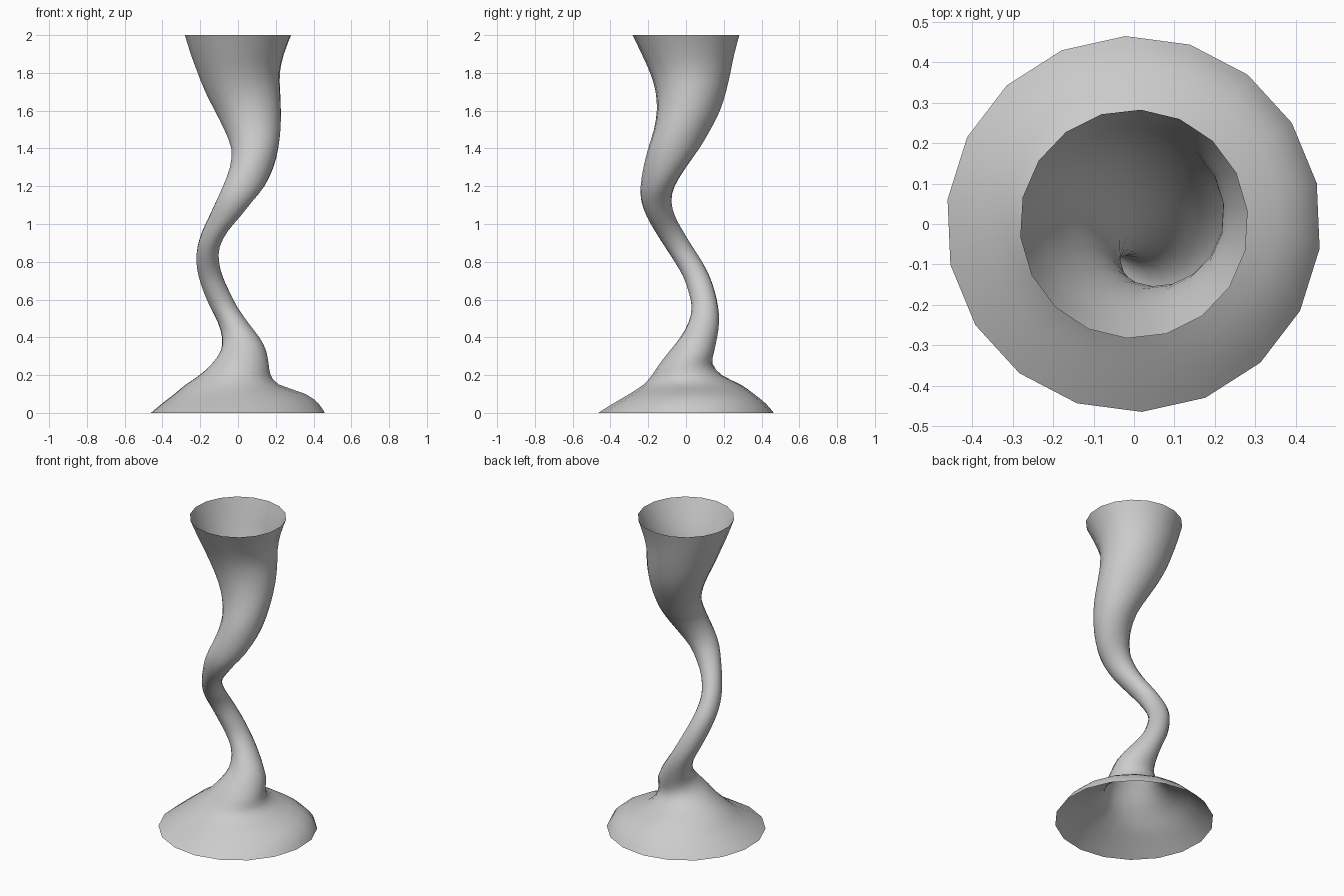
import bpy, bmesh, math

if "Cube" in bpy.data.objects:
    bpy.data.objects.remove(bpy.data.objects["Cube"])

SIDES = 18

# Section table: z, x min, x max, y min, y max
ROWS = [
    (0.00, -.465, .463, -.465, .465), (0.05, -.405, .430, -.385, .422),
    (0.10, -.340, .360, -.300, .360), (0.15, -.278, .220, -.225, .290),
    (0.20, -.205, .175, -.180, .190), (0.26, -.140, .164, -.140, .141),
    (0.33, -.092, .150, -.085, .150), (0.40, -.085, .113, -.030, .165),
    (0.48, -.107, .052, .014, .175), (0.56, -.148, -.002, .030, .170),
    (0.64, -.182, -.044, .014, .153), (0.72, -.208, -.080, -.014, .126),
    (0.80, -.221, -.100, -.060, .085), (0.88, -.214, -.096, -.112, .034),
    (0.96, -.190, -.055, -.163, -.014), (1.04, -.153, .012, -.208, -.057),
    (1.12, -.117, .077, -.236, -.077), (1.20, -.080, .140, -.240, -.060),
    (1.30, -.043, .188, -.225, .000), (1.40, -.037, .214, -.200, .070),
    (1.50, -.075, .227, -.170, .130), (1.60, -.125, .229, -.155, .180),
    (1.70, -.175, .225, -.161, .212), (1.80, -.215, .223, -.190, .235),
    (1.90, -.252, .245, -.235, .256), (2.00, -.283, .283, -.283, .283),
]


def spline(a, b, c, d, t):
    """Catmull-Rom between rows b and c."""
    return [.5 * (2 * q + (r - p) * t + (2 * p - 5 * q + 4 * r - s) * t * t
                  + (3 * q - p - 3 * r + s) * t ** 3)
            for p, q, r, s in zip(a, b, c, d)]


def centre(r):
    return (r[1] + r[2]) / 2, (r[3] + r[4]) / 2


# Resample the table to twice as many sections
n = len(ROWS)
rows = []
for i in range(n - 1):
    rows.append(ROWS[i])
    rows.append(spline(ROWS[max(i - 1, 0)], ROWS[i], ROWS[i + 1],
                       ROWS[min(i + 2, n - 1)], .5))
rows.append(ROWS[-1])

# Twisting stem, flared foot and cup as one open skin
bm = bmesh.new()
rings = []
for i, row in enumerate(rows):
    z = row[0]
    cx, cy = centre(row)
    hx, hy = (row[2] - row[1]) / 2, (row[4] - row[3]) / 2
    lo, hi = rows[max(i - 1, 0)], rows[min(i + 1, len(rows) - 1)]
    dz = hi[0] - lo[0]
    sx, sy = ((q - p) / dz for p, q in zip(centre(lo), centre(hi)))
    # Oblique cut of a leaning tube: ellipse stretched along the lean
    fade = max(0, min(1, (z - .2) / .15, (2 - z) / .3))
    c = fade * hx * hy * sx * sy / math.sqrt((1 + sx * sx) * (1 + sy * sy))
    root = math.sqrt(hx * hx * hy * hy - c * c)
    k = math.sqrt(hx * hx + hy * hy + 2 * root)
    m = ((hx * hx + root) / k, c / k, (hy * hy + root) / k)
    ring = []
    for j in range(SIDES):
        a = math.radians(92.5 - 3 * z) + math.tau * j / SIDES
        u, v = math.cos(a), math.sin(a)
        ring.append(bm.verts.new((cx + m[0] * u + m[1] * v,
                                  cy + m[1] * u + m[2] * v, z)))
    rings.append(ring)
for a, b in zip(rings, rings[1:]):
    for j in range(SIDES):
        k = (j + 1) % SIDES
        bm.faces.new((a[j], a[k], b[k], b[j])).smooth = True

mesh = bpy.data.meshes.new("twisted_vase")
bm.to_mesh(mesh)
bm.free()
bpy.context.collection.objects.link(bpy.data.objects.new("twisted_vase", mesh))
